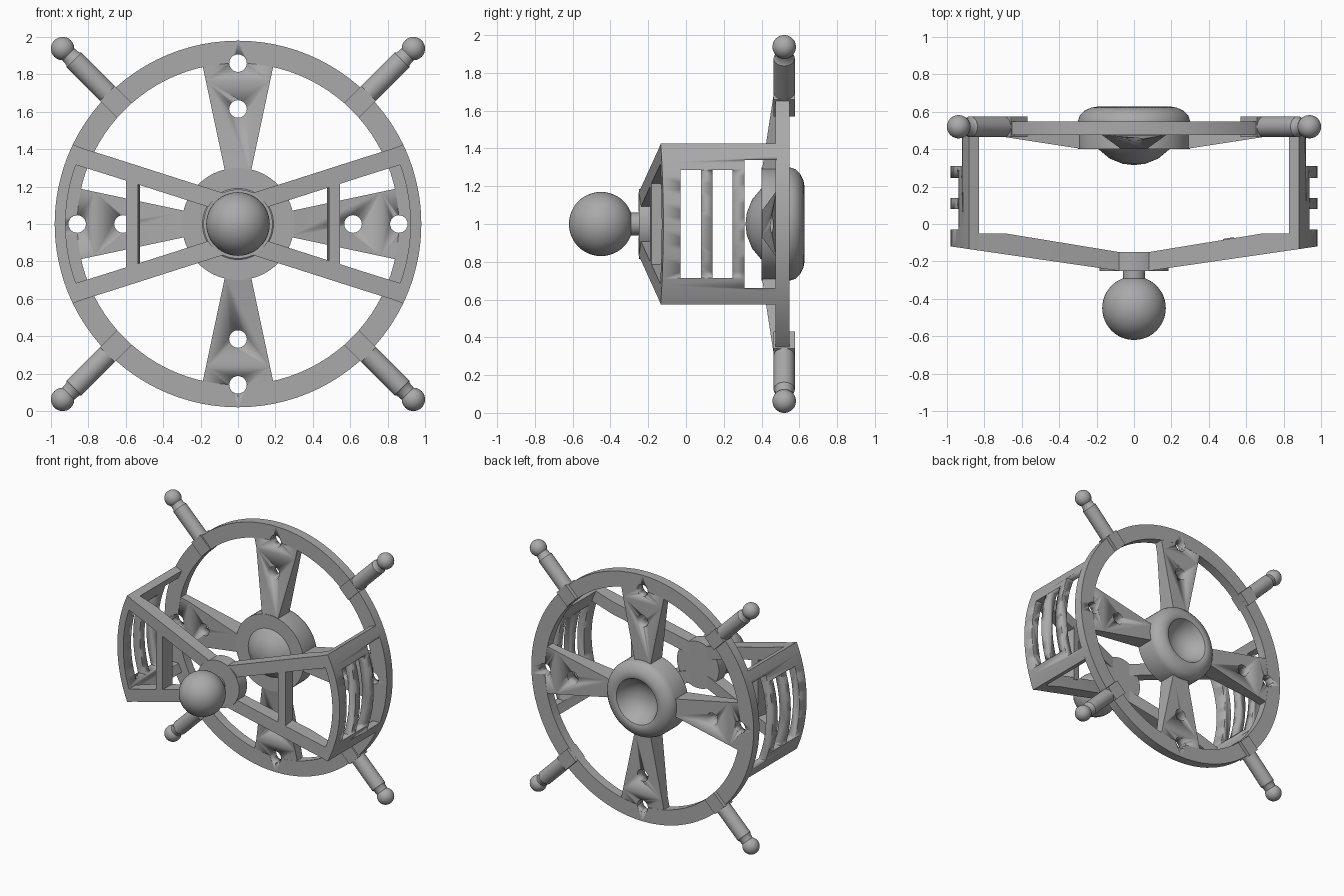
import bpy, bmesh, math
from mathutils import Matrix, Vector

if "Cube" in bpy.data.objects:
    bpy.data.objects.remove(bpy.data.objects["Cube"])

grey = bpy.data.materials.new("grey")
grey.diffuse_color = (0.4, 0.4, 0.4, 1)
grey.use_nodes = True
grey.node_tree.nodes["Principled BSDF"].inputs["Base Color"].default_value = grey.diffuse_color
CENTRE = Matrix.Translation((0, 0, 1))
ALONG_Y = CENTRE @ Matrix.Rotation(-math.pi / 2, 4, 'X')


def finish(name, bm, matrix, smooth=True):
    bmesh.ops.remove_doubles(bm, verts=bm.verts, dist=1e-5)
    bmesh.ops.recalc_face_normals(bm, faces=bm.faces)
    bm.transform(matrix)
    if matrix.determinant() < 0:
        bmesh.ops.reverse_faces(bm, faces=bm.faces)
    me = bpy.data.meshes.new(name)
    bm.to_mesh(me)
    bm.free()
    me.materials.append(grey)
    ob = bpy.data.objects.new(name, me)
    bpy.context.collection.objects.link(ob)
    if smooth:
        activate(ob)
        bpy.ops.object.shade_smooth_by_angle(angle=math.radians(35))
    return ob


def activate(ob):
    bpy.ops.object.select_all(action='DESELECT')
    ob.select_set(True)
    bpy.context.view_layer.objects.active = ob


def loft(name, sections, matrix=CENTRE):
    """Solid skinned through matching closed cross-sections."""
    bm = bmesh.new()
    rows = [[bm.verts.new(p) for p in s] for s in sections]
    n = len(rows[0])
    for a, b in zip(rows, rows[1:]):
        for i in range(n):
            j = (i + 1) % n
            bm.faces.new((a[i], a[j], b[j], b[i]))
    bm.faces.new(rows[0])
    bm.faces.new(rows[-1])
    return finish(name, bm, matrix)


def lathe(name, profile, matrix=ALONG_Y, steps=64):
    """Spin (radius, height) points around the local z axis."""
    bm = bmesh.new()
    vs = [bm.verts.new((r, 0, h)) for r, h in profile]
    es = [bm.edges.new(p) for p in zip(vs, vs[1:])]
    bmesh.ops.spin(bm, geom=vs + es, cent=(0, 0, 0), axis=(0, 0, 1),
                   angle=2 * math.pi, steps=steps, use_merge=True)
    return finish(name, bm, matrix)


def box(name, lo, hi, matrix=CENTRE):
    (x0, y0, z0), (x1, y1, z1) = lo, hi
    return loft(name, [[(x0, y0, z), (x1, y0, z), (x1, y1, z), (x0, y1, z)]
                       for z in (z0, z1)], matrix)


def arc(r, h, a0, a1, n):
    """Points of a circle centred on the axis at height h."""
    return [(max(0, r * math.sin(a)), h - r * math.cos(a))
            for a in (a0 + (a1 - a0) * i / n for i in range(n + 1))]


def cut(ob, cutters):
    activate(ob)
    for c in cutters:
        c.hide_render = True
        m = ob.modifiers.new("cut", 'BOOLEAN')
        m.operation, m.solver, m.object = 'DIFFERENCE', 'EXACT', c
        bpy.ops.object.modifier_apply(modifier=m.name)


def discard(cutters):
    for c in cutters:
        bpy.data.objects.remove(c)


# Wheel rim and four tapering spokes, drilled together
rim = lathe("rim", [(.86, .475), (.98, .475), (.98, .548), (.86, .548), (.86, .475)], steps=96)
for k in range(4):
    turn = CENTRE @ Matrix.Rotation(k * math.pi / 2, 4, 'Y')
    spoke = loft("spoke", [[(r, yf, -w), (r, yf, w), (r, .547, w), (r, .547, -w)]
                           for r, w, yf in ((.27, .067, .4), (.765, .172, .476), (.864, .193, .476))], turn)
    holes = [lathe("hole_cutter", [(0, .3), (.047, .3), (.047, .7), (0, .7)],
                   turn @ Matrix.Translation((r, 0, 0)) @ Matrix.Rotation(-math.pi / 2, 4, 'X'), 24)
             for r in (.615, .86)]
    cut(spoke, holes)
    cut(rim, holes[1:])
    discard(holes)

# Hub: domed front, rounded back with a bowl
lathe("hub", [(0, .315), (.06, .322), (.13, .35), (.19, .4), (.3, .4), (.3, .55), (.29, .58),
              (.265, .605), (.23, .622), (.2, .627), (.18, .62), (.165, .59), (.135, .545),
              (.09, .51), (.04, .495), (0, .492)])

# Four handles with ball ends, clamped to the rim
for k in range(4):
    a = math.radians(45 + 90 * k)
    d = Vector((math.cos(a), 0, math.sin(a)))
    aim = CENTRE @ Matrix.Translation((0, .52, 0)) @ d.to_track_quat('Z', 'Y').to_matrix().to_4x4()
    lathe("handle", [(0, .95), (.056, .95), (.056, 1.24), (.048, 1.25), (.045, 1.283)]
          + arc(.0625, 1.326, math.radians(46), math.pi, 12), aim, 32)
    box("handle_clamp", (-.056, -.056, .86), (.056, .056, .987), aim)

# Side panels with slots, joined by slanted arms
def front_y(x):
    return -.262 + .145 * x

for side in (1, -1):
    flip = CENTRE @ Matrix.Diagonal((side, 1, 1, 1))
    sections = []
    for i in range(25):
        t = i / 12 - 1
        ao, ai = math.radians(25.7 * t), math.radians(26 * t)
        xo, zo, xi, zi = .98 * math.cos(ao), .98 * math.sin(ao), .922 * math.cos(ai), .922 * math.sin(ai)
        sections.append([(xi, front_y(xi), zi), (xo, front_y(xo), zo), (xo, .48, zo), (xi, .48, zi)])
    panel = loft("side_panel", sections, flip)
    slots = [box("slot_cutter", (.7, y0, -z), (1.2, y1, z), flip)
             for y0, y1, z in ((-.03, .08, .285), (.14, .245, .285), (.31, .6, .34))]
    cut(panel, slots)
    discard(slots)

    for up in (1, -1):
        loft("arm", [[(xt, front_y(xt), zt), (xb, front_y(xb), zb), (xb, yb, zb), (xt, yb, zt)]
                     for xt, zt, xb, zb, yb in ((.08, .166, .08, .066, -.15), (.69, .361, .69, .261, -.05),
                                                (.845, .409, .88, .32, -.05))],
             flip @ Matrix.Diagonal((1, 1, up, 1)))

    # Upright post between the arms
    x0, x1 = (.487, .545) if side > 0 else (.535, .6)
    loft("post", [[(x0, front_y(x0), s * (.055 + .32 * x0)), (x1, front_y(x1), s * (.055 + .32 * x1)),
                   (x1 - .012, -.07, s * (.055 + .32 * x1)), (x0 - .012, -.08, s * (.055 + .32 * x0))]
                  for s in (-1, 1)], flip)

# Front disc, neck and ball knob
lathe("front_disc", [(0, -.25), (.185, -.25), (.185, -.15), (0, -.15)])
lathe("knob_neck", [(0, -.32), (.06, -.32), (.06, -.2), (0, -.2)], steps=32)
lathe("knob", arc(.17, -.45, 0, math.pi, 24), steps=48)
